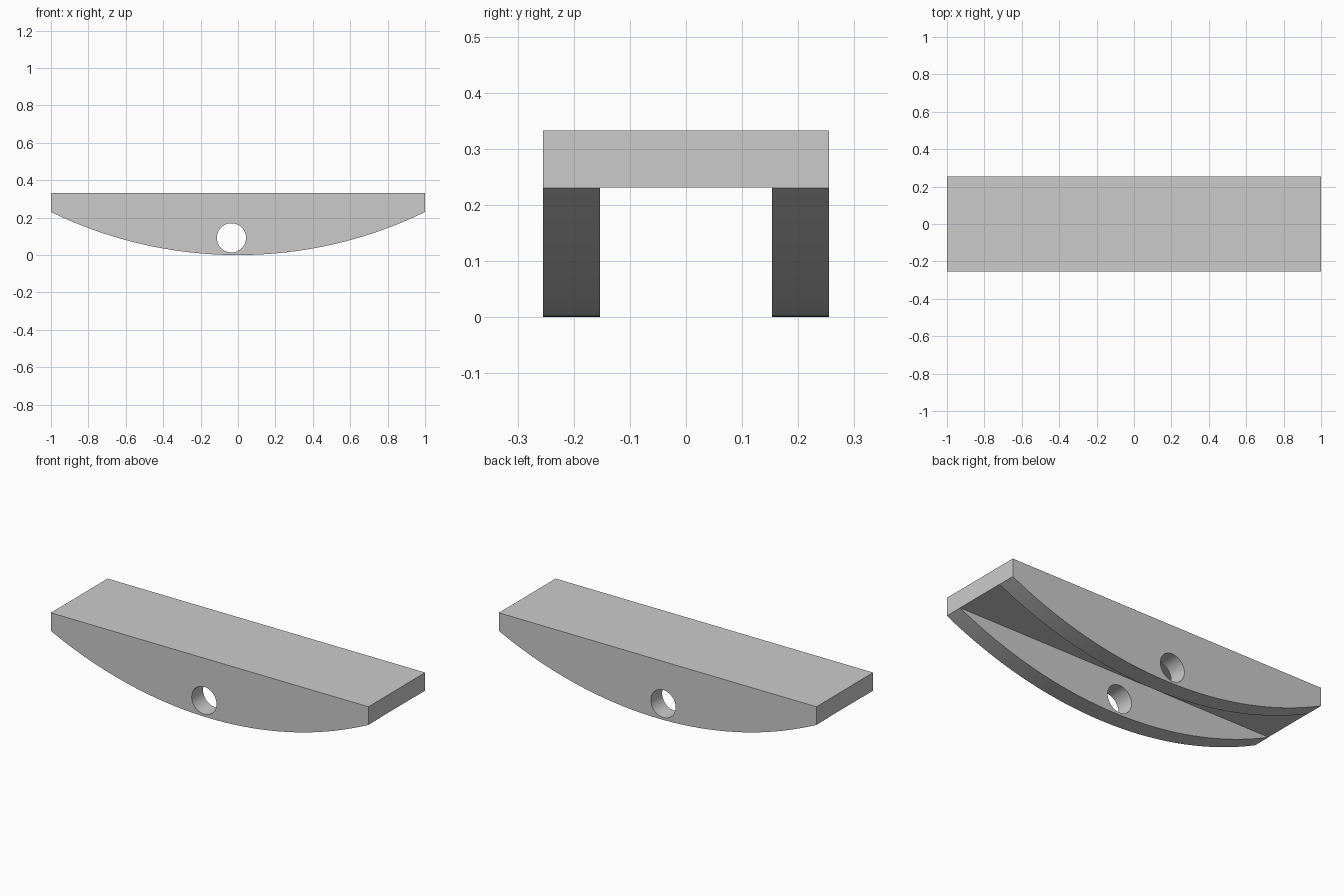
import bpy, bmesh, math
from mathutils import Matrix

default = bpy.data.objects.get("Cube")
if default:
    bpy.data.objects.remove(default, do_unlink=True)

HALF_LENGTH, HALF_WIDTH = 1.0, 0.255
TOP, ARC_END = 0.333, 0.23
WALL = 0.102
ARC_STEPS = 64

grey = bpy.data.materials.new("light grey")
grey.use_nodes = True
colour = (0.6, 0.6, 0.6, 1)
grey.diffuse_color = colour
grey.node_tree.nodes["Principled BSDF"].inputs["Base Color"].default_value = colour


def make_object(name, bm):
    bmesh.ops.recalc_face_normals(bm, faces=bm.faces)
    mesh = bpy.data.meshes.new(name)
    bm.to_mesh(mesh)
    bm.free()
    mesh.materials.append(grey)
    obj = bpy.data.objects.new(name, mesh)
    bpy.context.collection.objects.link(obj)
    return obj


def cut(target, cutter):
    mod = target.modifiers.new("cut", "BOOLEAN")
    mod.operation, mod.solver, mod.object = "DIFFERENCE", "EXACT", cutter
    bpy.context.view_layer.objects.active = target
    bpy.ops.object.modifier_apply(modifier=mod.name)
    bpy.data.objects.remove(cutter, do_unlink=True)


# Body: flat top and a circular arc below, extruded across the width
radius = (HALF_LENGTH ** 2 + ARC_END ** 2) / (2 * ARC_END)
sweep = math.asin(HALF_LENGTH / radius)
profile = [(HALF_LENGTH, TOP), (-HALF_LENGTH, TOP)]
for i in range(ARC_STEPS + 1):
    a = sweep * (2 * i / ARC_STEPS - 1)
    profile.append((radius * math.sin(a), radius * (1 - math.cos(a))))
bm = bmesh.new()
face = bm.faces.new([bm.verts.new((x, -HALF_WIDTH, z)) for x, z in profile])
extruded = bmesh.ops.extrude_face_region(bm, geom=[face])["geom"]
bmesh.ops.translate(bm, vec=(0, 2 * HALF_WIDTH, 0),
                    verts=[v for v in extruded if isinstance(v, bmesh.types.BMVert)])
body = make_object("rocker_body", bm)

# Channel between the two curved side rails
bm = bmesh.new()
channel_top = ARC_END + 0.001
size = (3, 2 * (HALF_WIDTH - WALL), 1)
bmesh.ops.create_cube(bm, size=1, matrix=Matrix.Translation((0, 0, channel_top - 0.5))
                      @ Matrix.Diagonal((*size, 1)))
cut(body, make_object("channel_cutter", bm))

# Round hole through both rails
bm = bmesh.new()
bmesh.ops.create_cone(bm, cap_ends=True, segments=64, radius1=0.078, radius2=0.078, depth=1,
                      matrix=Matrix.Translation((-0.035, 0, 0.092))
                      @ Matrix.Rotation(math.pi / 2, 4, "X"))
cut(body, make_object("hole_cutter", bm))

# Smooth curves, crisp edges
bpy.ops.object.select_all(action="DESELECT")
body.select_set(True)
bpy.context.view_layer.objects.active = body
bpy.ops.object.shade_smooth_by_angle(angle=math.radians(30))
